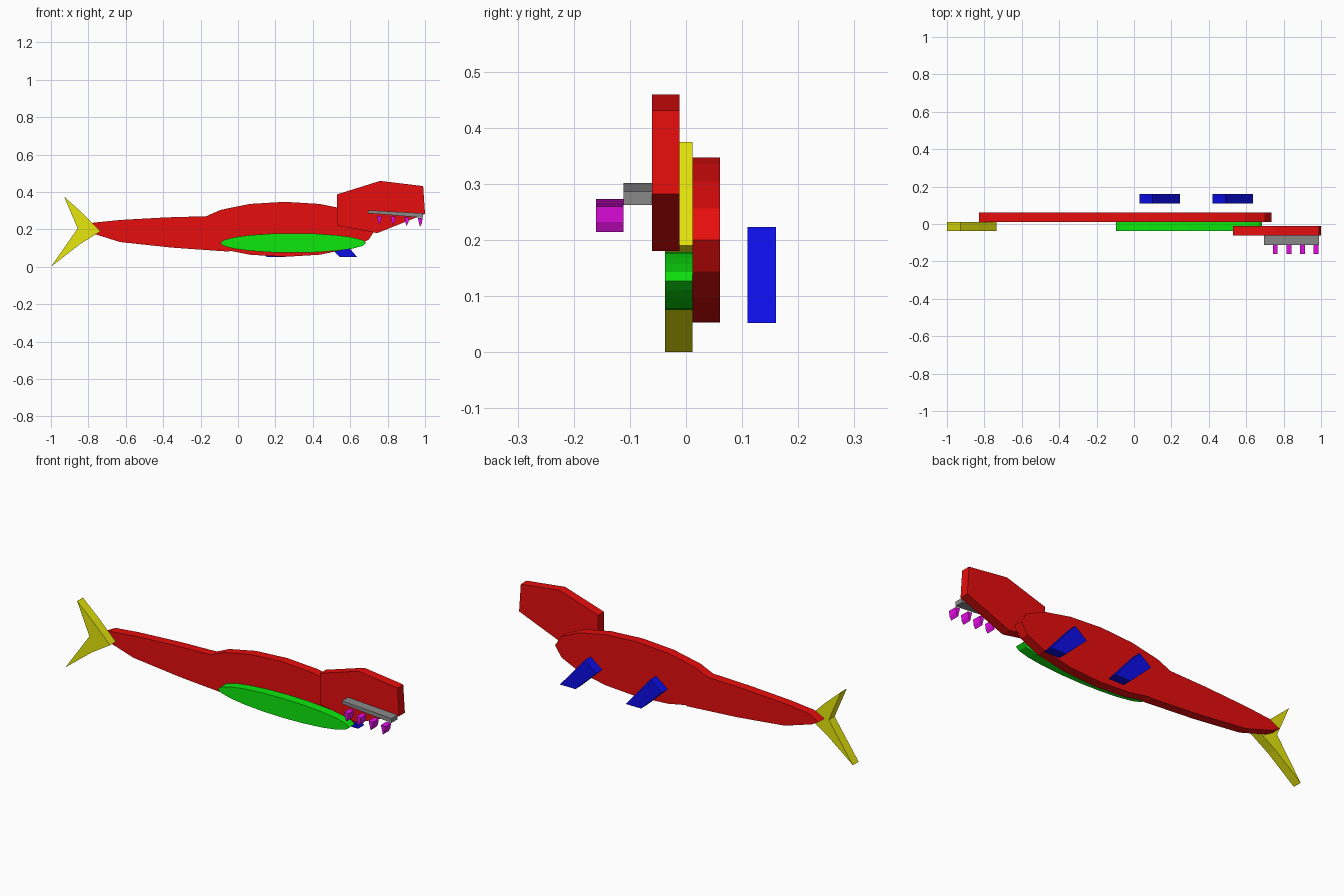
import bpy
import bmesh
import math

if "Cube" in bpy.data.objects:
    bpy.data.objects.remove(bpy.data.objects["Cube"])


def material(name, r, g, b):
    m = bpy.data.materials.new(name)
    m.diffuse_color = (r, g, b, 1)
    m.use_nodes = True
    m.node_tree.nodes["Principled BSDF"].inputs["Base Color"].default_value = m.diffuse_color
    return m


LO, HI = 0.004, 0.8
red = material("red", HI, LO, LO)
yellow = material("yellow", HI, HI, LO)
green = material("green", LO, HI, LO)
blue = material("blue", LO, LO, HI)
magenta = material("magenta", HI, LO, HI)
grey = material("grey", 0.25, 0.25, 0.25)


def plate(name, outline, y0, y1, mat):
    """Extrude an (x, z) outline from y0 to y1."""
    bm = bmesh.new()
    face = bm.faces.new([bm.verts.new((x, y0, z)) for x, z in outline])
    ext = bmesh.ops.extrude_face_region(bm, geom=[face])
    moved = [v for v in ext["geom"] if isinstance(v, bmesh.types.BMVert)]
    bmesh.ops.translate(bm, verts=moved, vec=(0, y1 - y0, 0))
    bmesh.ops.recalc_face_normals(bm, faces=bm.faces[:])
    mesh = bpy.data.meshes.new(name)
    bm.to_mesh(mesh)
    bm.free()
    mesh.materials.append(mat)
    ob = bpy.data.objects.new(name, mesh)
    bpy.context.collection.objects.link(ob)
    return ob


def ellipse(cx, cz, rx, rz, sides, first, last):
    return [(cx + rx * math.cos(2 * math.pi * k / sides),
             cz + rz * math.sin(2 * math.pi * k / sides))
            for k in range(first, last + 1)]


# Body: faceted oval trunk flowing into a long tapering tail
trunk = ellipse(0.25, 0.2, 0.485, 0.147, 16, -5, 6)
tail = [(-0.17, 0.27), (-0.38, 0.264), (-0.63, 0.25), (-0.77, 0.236),
        (-0.83, 0.205), (-0.79, 0.182), (-0.63, 0.132), (-0.35, 0.102),
        (-0.05, 0.081), (-0.04, 0.085)]
plate("body", trunk + tail, 0.012, 0.061, red)

# Belly
plate("belly", ellipse(0.295, 0.127, 0.39, 0.052, 20, 0, 19), -0.037, 0.012, green)

# Forked tail fin
plate("tail_fin", [(-0.93, 0.375), (-0.835, 0.29), (-0.735, 0.19),
                   (-0.846, 0.12), (-1.0, 0.0), (-0.857, 0.205)],
      -0.037, 0.012, yellow)

# Head
plate("head", [(0.53, 0.387), (0.76, 0.459), (0.99, 0.431),
               (1.0, 0.282), (0.745, 0.18), (0.53, 0.22)],
      -0.061, -0.012, red)

# Jaw
plate("jaw", [(0.695, 0.302), (0.99, 0.286), (0.99, 0.262), (0.695, 0.286)],
      -0.111, -0.061, grey)

# Teeth hanging along the sloping jaw
for i in range(4):
    x, z = 0.755 + 0.073 * i, 0.273 - 0.0037 * i
    plate(f"tooth_{i + 1}", [(x - 0.013, z), (x + 0.013, z - 0.002),
                             (x + 0.009, z - 0.03), (x - 0.001, z - 0.048)],
          -0.16, -0.111, magenta)

# Slanted side fins behind the body
for i, x in enumerate((0.03, 0.42)):
    plate(f"side_fin_{i + 1}", [(x, 0.17), (x + 0.07, 0.223),
                                (x + 0.217, 0.052), (x + 0.125, 0.052)],
          0.11, 0.16, blue)
